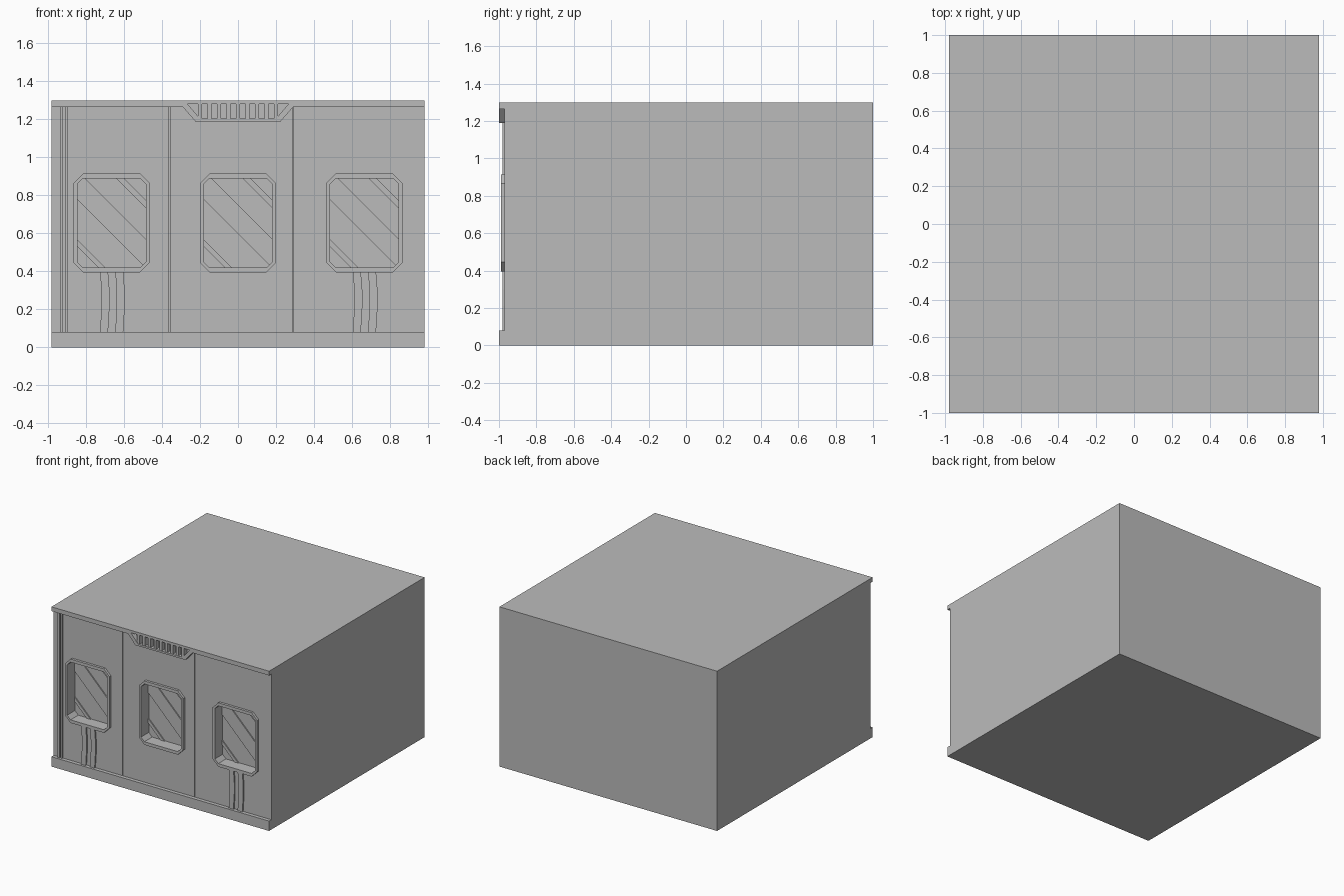
import bpy, bmesh
from mathutils import Vector

if "Cube" in bpy.data.objects:
    bpy.data.objects.remove(bpy.data.objects["Cube"], do_unlink=True)

grey = bpy.data.materials.new("plain grey")
grey.use_nodes = True
COLOUR = (0.5, 0.5, 0.5, 1)
grey.diffuse_color = COLOUR
grey.node_tree.nodes["Principled BSDF"].inputs["Base Color"].default_value = COLOUR

HALF = 0.98      # half width
WALL = -0.97     # front wall plane
LOW, HIGH = 0.08, 1.265   # wall between base and roof strips
PANE = -0.89     # glass plane


def finish(name, bm):
    bmesh.ops.recalc_face_normals(bm, faces=bm.faces)
    mesh = bpy.data.meshes.new(name)
    bm.to_mesh(mesh)
    bm.free()
    mesh.materials.append(grey)
    obj = bpy.data.objects.new(name, mesh)
    bpy.context.scene.collection.objects.link(obj)
    return obj


def prism(name, outline, y0, y1):
    """Extrude an x, z outline from y0 to y1."""
    bm = bmesh.new()
    face = bm.faces.new([bm.verts.new((x, y0, z)) for x, z in outline])
    moved = bmesh.ops.extrude_face_region(bm, geom=[face])["geom"]
    verts = [v for v in moved if isinstance(v, bmesh.types.BMVert)]
    bmesh.ops.translate(bm, vec=(0, y1 - y0, 0), verts=verts)
    return finish(name, bm)


def block(name, x0, x1, y0, y1, z0, z1):
    return prism(name, [(x0, z0), (x1, z0), (x1, z1), (x0, z1)], y0, y1)


def octagon(cx, cz, w, h, c):
    """Rectangle of half size w, h with corners cut by c."""
    return [(cx + sx * a, cz + sz * b) for sx, sz, a, b in (
        (-1, -1, w - c, h), (1, -1, w - c, h), (1, -1, w, h - c), (1, 1, w, h - c),
        (1, 1, w - c, h), (-1, 1, w - c, h), (-1, 1, w, h - c), (-1, -1, w, h - c))]


def cut(target, cutter):
    """Apply a boolean cut and remove the cutter."""
    cutter.hide_render = True
    mod = target.modifiers.new("cut", "BOOLEAN")
    mod.operation, mod.solver, mod.object = "DIFFERENCE", "EXACT", cutter
    bpy.context.view_layer.objects.active = target
    bpy.ops.object.modifier_apply(modifier=mod.name)
    bpy.data.objects.remove(cutter, do_unlink=True)


def stripe(name, cx, cz, w, h, c, u0, u1):
    """Diagonal band on the glass, trimmed to the window outline."""
    bm = bmesh.new()
    bm.faces.new([bm.verts.new((x, PANE - 0.009, z)) for x, z in octagon(cx, cz, w, h, c)])
    for u, sign in ((u0, -1), (u1, 1)):
        geom = bm.verts[:] + bm.edges[:] + bm.faces[:]
        bmesh.ops.bisect_plane(bm, geom=geom, plane_co=(cx + u, 0, cz),
                               plane_no=Vector((sign, 0, sign)), clear_outer=True)
    moved = bmesh.ops.extrude_face_region(bm, geom=bm.faces[:])["geom"]
    verts = [v for v in moved if isinstance(v, bmesh.types.BMVert)]
    bmesh.ops.translate(bm, vec=(0, 0.009, 0), verts=verts)
    return finish(name, bm)


# Main body with base and roof strips standing proud of the front wall
body = block("body", -HALF, HALF, -1, 1, 0, 1.3)
cut(body, block("wall_cutter", -1.1, 1.1, -1.1, WALL, LOW, HIGH))

# Narrow seams between the three wall panels
for x in (-0.36, 0.29):
    cut(body, block("seam_cutter", x - 0.002, x + 0.002, -0.99, WALL + 0.01, LOW, HIGH))

# Windows: recess, chamfered frame and diagonal glass bands
CZ = 0.655
for side, cx in (("right", -0.665), ("middle", 0), ("left", 0.665)):
    inner = octagon(cx, CZ, 0.18, 0.235, 0.03)
    cut(body, prism(side + "_recess_cutter", inner, -1.1, PANE))
    frame = prism(side + "_window_frame", octagon(cx, CZ, 0.2, 0.26, 0.05), -0.99, WALL)
    cut(frame, prism(side + "_frame_cutter", inner, -1.1, -0.9))
    for part, u0, u1 in (("lower", -0.305, -0.268), ("middle", -0.058, 0.095), ("upper", 0.258, 0.3)):
        stripe(f"{side}_glass_{part}_band", cx, CZ, 0.18, 0.235, 0.03, u0, u1)

# Slightly crooked cables below the outer windows
for side, cx in (("right", -0.665), ("left", 0.665)):
    for part, x in (("outer", cx - 0.04), ("inner", cx + 0.04)):
        bend = ((0.08, 0), (0.21, 0.008), (0.3, 0.008), (0.4, 0))
        outline = [(x - 0.021 + b, z) for z, b in bend]
        outline += [(x + 0.021 + b, z) for z, b in reversed(bend)]
        prism(f"{side}_{part}_cable", outline, -0.982, WALL)

# Upright trim strips near one end of the wall
for part, x0, x1 in (("wide", -0.937, -0.921), ("narrow", -0.91, -0.898)):
    block(part + "_upright_trim", x0, x1, -0.982, WALL, LOW, HIGH)

# Vent under the roof strip, with a slanted recess and upright slats
vent = [(-0.29, HIGH), (-0.225, 1.19), (0.225, 1.19), (0.29, HIGH)]
prism("vent_housing", vent, -1, WALL)
recess = [(-0.265, 1.28), (-0.2, 1.205), (0.2, 1.205), (0.265, 1.28)]
for part in ("vent_housing", "body"):
    cut(bpy.data.objects[part], prism("vent_cutter", recess, -1.1, -0.96))
for i in range(9):
    x = -0.2 + i * 0.05
    block(f"vent_slat_{i + 1}", x - 0.011, x + 0.011, -0.996, -0.96, 1.205, 1.28)
